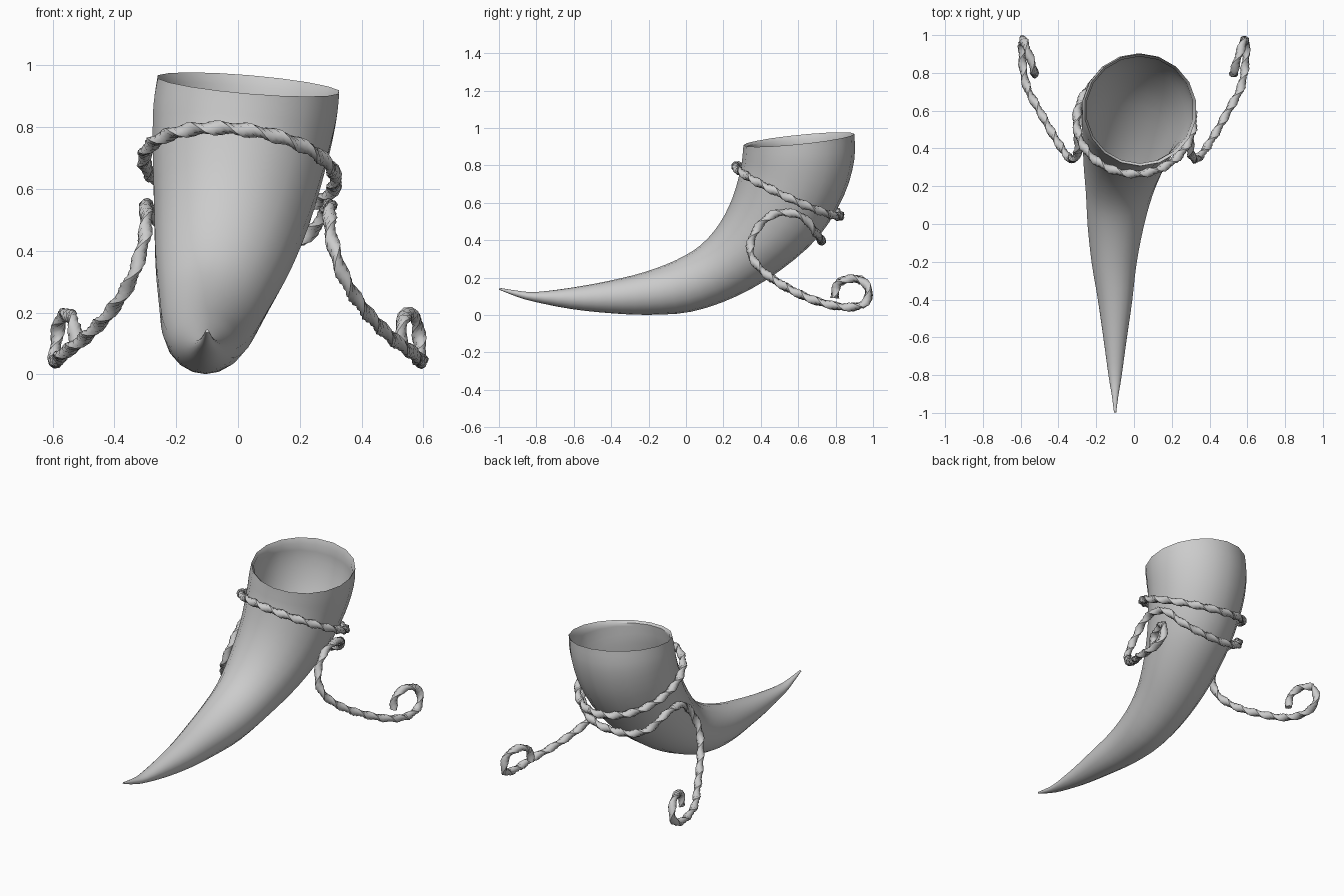
import bpy, bmesh, math
from mathutils import Vector

if "Cube" in bpy.data.objects:
    bpy.data.objects.remove(bpy.data.objects["Cube"])


def spline(pts, n, closed=False):
    """Catmull-Rom interpolation of points of any dimension."""
    p = [Vector(q) for q in pts]
    k = len(p)
    get = (lambda i: p[i % k]) if closed else (lambda i: p[max(0, min(k - 1, i))])
    out = []
    for i in range(k if closed else k - 1):
        a, b, c, d = get(i - 1), get(i), get(i + 1), get(i + 2)
        for j in range(n):
            t = j / n
            out.append(0.5 * (2 * b + (c - a) * t + (2 * a - 5 * b + 4 * c - d) * t * t
                              + (3 * b - a - 3 * c + d) * t ** 3))
    if not closed:
        out.append(p[-1])
    return out


def loft(name, rings, closed=False, angle=50):
    """Skin a list of equal-sized rings, capping open ends."""
    bm = bmesh.new()
    vs = [[bm.verts.new(c) for c in r] for r in rings]
    n = len(vs[0])
    pairs = list(zip(vs, vs[1:])) + ([(vs[-1], vs[0])] if closed else [])
    for a, b in pairs:
        for i in range(n):
            j = (i + 1) % n
            bm.faces.new((a[i], a[j], b[j], b[i]))
    if not closed:
        bm.faces.new(vs[0])
        bm.faces.new(vs[-1])
    bmesh.ops.recalc_face_normals(bm, faces=bm.faces)
    me = bpy.data.meshes.new(name)
    bm.to_mesh(me)
    bm.free()
    ob = bpy.data.objects.new(name, me)
    bpy.context.collection.objects.link(ob)
    bpy.ops.object.select_all(action='DESELECT')
    ob.select_set(True)
    bpy.context.view_layer.objects.active = ob
    bpy.ops.object.shade_smooth_by_angle(angle=math.radians(angle))
    return ob


def resample(path, step, closed):
    """Evenly spaced points along a polyline."""
    p = path + ([path[0]] if closed else [])
    lens = [0]
    for a, b in zip(p, p[1:]):
        lens.append(lens[-1] + (b - a).length)
    n = max(2, round(lens[-1] / step))
    out, k = [], 0
    for i in range(n if closed else n + 1):
        s = lens[-1] * i / n
        while k < len(p) - 2 and lens[k + 1] < s:
            k += 1
        out.append(p[k].lerp(p[k + 1], (s - lens[k]) / (lens[k + 1] - lens[k])))
    return out, lens[-1]


def rope(name, pts, closed=False, ra=0.026, rb=0.018, sides=8):
    """Twisted oval section swept along a smooth path."""
    path, length = resample(spline(pts, 8, closed), 0.024, closed)
    k = len(path)
    turns = round(length / 0.2)
    up = Vector((0, 0, 1))
    rings = []
    for i, c in enumerate(path):
        a = path[(i - 1) % k] if closed else path[max(i - 1, 0)]
        b = path[(i + 1) % k] if closed else path[min(i + 1, k - 1)]
        t = (b - a).normalized()
        up = (up - t * up.dot(t)).normalized()
        side = t.cross(up)
        tw = 2 * math.pi * turns * i / k
        u = up * math.cos(tw) + side * math.sin(tw)
        v = t.cross(u)
        rings.append([c + u * ra * math.cos(f) + v * rb * math.sin(f)
                      for f in (2 * math.pi * s / sides for s in range(sides))])
    return loft(name, rings, closed)


# Horn sections: upper y, z, lower y, z, centre x, half width, sideways tilt
sections = [
    (-.996, .145, -.999, .135, -.10, .006, 0),
    (-.90, .130, -.91, .100, -.10, .018, 0),
    (-.80, .123, -.82, .073, -.10, .034, 0),
    (-.60, .148, -.62, .033, -.10, .062, 0),
    (-.40, .185, -.41, .010, -.10, .092, 0),
    (-.22, .230, -.20, .001, -.105, .120, 0),
    (-.05, .295, .03, .018, -.097, .150, 0),
    (.08, .375, .27, .100, -.077, .180, 0),
    (.18, .490, .50, .235, -.05, .220, -.01),
    (.25, .630, .71, .420, -.02, .255, -.02),
    (.292, .780, .845, .640, .005, .285, -.025),
    (.303, .860, .900, .830, .022, .300, -.025),
    (.307, .908, .900, .968, .034, .298, -.025),
]


def ring(s, scale=1.0, n=18):
    yu, zu, yl, zl, cx, w, dz = s
    c = Vector((cx, (yu + yl) / 2, (zu + zl) / 2))
    u = Vector((0, (yl - yu) / 2, (zl - zu) / 2)) * scale
    x = Vector((w, 0, dz)) * scale
    return [c + u * math.cos(f) + x * math.sin(f)
            for f in (2 * math.pi * i / n for i in range(n))]


# Hollow horn: outer wall up to the rim, then inner wall back down
secs = spline(sections, 3)
outer = [ring(s) for s in secs]
inner = [ring(s, 0.95) for s in reversed(secs[12:-1])]
loft("horn", outer + inner)

# Tilted rope ring around the horn
band = []
for i in range(16):
    f = 2 * math.pi * i / 16
    x, y = 0.005 + 0.31 * math.cos(f), 0.545 + 0.28 * math.sin(f)
    band.append((x, y, 0.66 - 0.47 * (y - 0.55) - 0.11 * x))
rope("rope_ring", band, closed=True)

# Rope stand: one half from under the horn to the curled foot, then mirrored
half = [
    (.12, .72, .405), (.22, .69, .445), (.28, .63, .52), (.297, .54, .548),
    (.297, .45, .53), (.30, .375, .455), (.325, .342, .36), (.36, .37, .28),
    (.42, .46, .195), (.50, .60, .115), (.565, .72, .068), (.59, .85, .042),
    (.592, .95, .058), (.586, .978, .12), (.575, .95, .178), (.55, .88, .195),
    (.53, .81, .165), (.527, .795, .09),
]
mirrored = [(-x, y, z) for x, y, z in reversed(half)]
rope("rope_stand", mirrored + [(0, .725, .395)] + half, ra=0.025)
